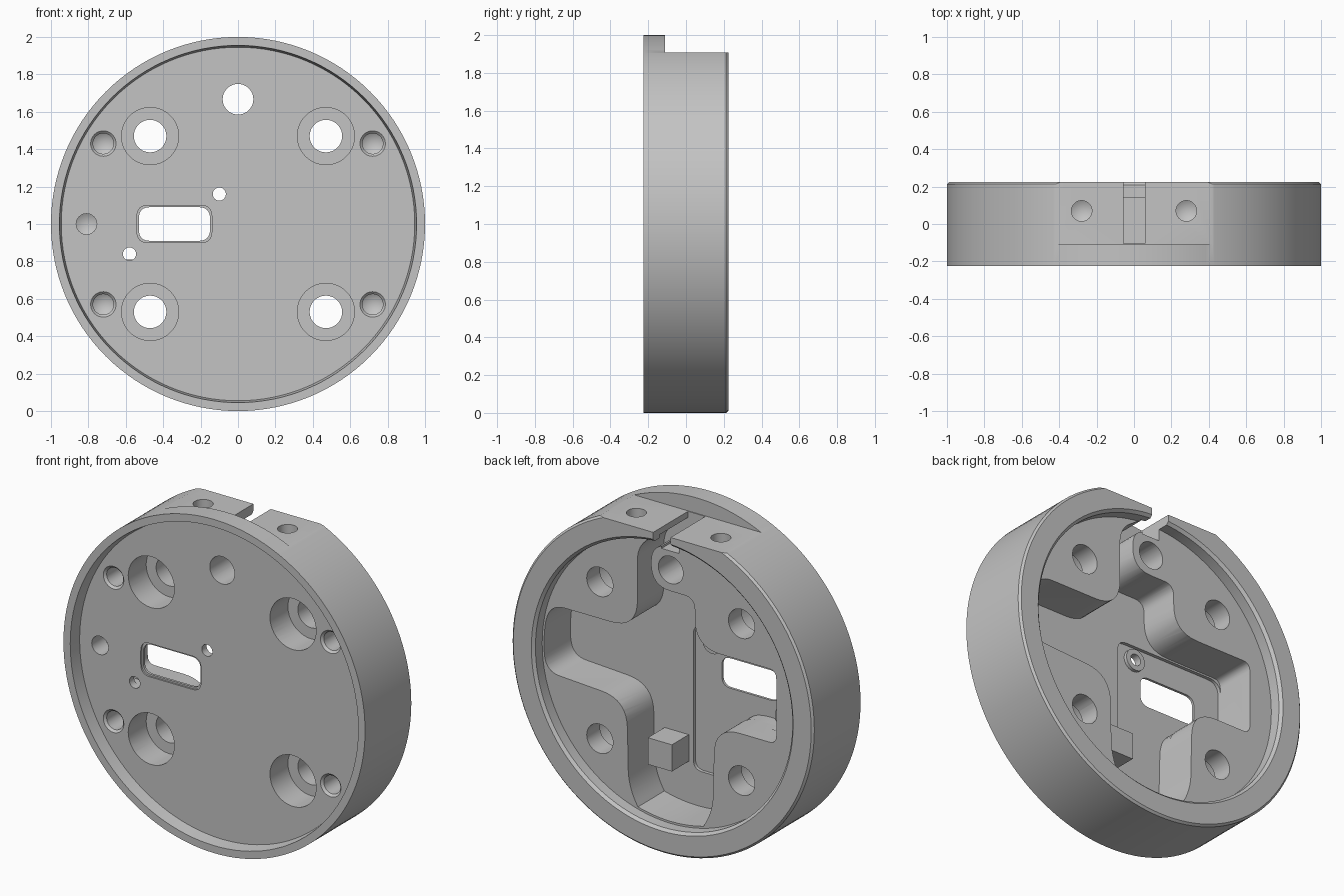
import bpy, bmesh, math
from mathutils import Vector, Matrix

cube = bpy.data.objects.get("Cube")
if cube:
    bpy.data.objects.remove(cube)

grey = bpy.data.materials.new("plain_grey")
grey.use_nodes = True
grey.diffuse_color = (0.55, 0.55, 0.55, 1)
grey.node_tree.nodes["Principled BSDF"].inputs["Base Color"].default_value = grey.diffuse_color

BACK = 0.225     # rear rim, the front rim is at -BACK
PAD = 0.145      # height of the screw pads along y
FLOOR = -0.105   # cavity floor
BOARD = -0.125   # sunken board area
RECESS = -0.15   # recessed front face
CENTRE = Matrix.Translation((0, 0, 1))


def finish(name, bm, matrix=CENTRE):
    bmesh.ops.remove_doubles(bm, verts=bm.verts, dist=1e-5)
    bmesh.ops.recalc_face_normals(bm, faces=bm.faces)
    bm.transform(matrix)
    mesh = bpy.data.meshes.new(name)
    bm.to_mesh(mesh)
    bm.free()
    mesh.materials.append(grey)
    obj = bpy.data.objects.new(name, mesh)
    bpy.context.collection.objects.link(obj)
    return obj


def lathe(name, profile, x=0, z=0, steps=40, matrix=CENTRE):
    """Turn an (r, y) profile around the y axis at x, z."""
    bm = bmesh.new()
    verts = [bm.verts.new((r, y, 0)) for r, y in profile]
    edges = [bm.edges.new(pair) for pair in zip(verts, verts[1:])]
    bmesh.ops.spin(bm, geom=verts + edges, cent=(0, 0, 0), axis=(0, 1, 0),
                   angle=math.tau, steps=steps, use_merge=True)
    return finish(name, bm, matrix @ Matrix.Translation((x, 0, z)))


def prism(name, corners, y0, y1):
    """Extrude an (x, z, rounding) outline from y0 to y1."""
    pts = []
    for i, (x, z, r) in enumerate(corners):
        p = Vector((x, z))
        if not r:
            pts.append(p)
            continue
        before = Vector(corners[i - 1][:2]) - p
        after = Vector(corners[(i + 1) % len(corners)][:2]) - p
        a, b = p + before.normalized() * r, p + after.normalized() * r
        for k in range(9):
            t = k / 8
            pts.append(a * (1 - t) ** 2 + p * 2 * t * (1 - t) + b * t * t)
    bm = bmesh.new()
    face = bm.faces.new([bm.verts.new((p.x, y0, p.y)) for p in pts])
    new = bmesh.ops.extrude_face_region(bm, geom=[face])["geom"]
    moved = [v for v in new if isinstance(v, bmesh.types.BMVert)]
    bmesh.ops.translate(bm, verts=moved, vec=(0, y1 - y0, 0))
    return finish(name, bm)


def rect(x0, x1, z0, z1, r=0):
    return [(x0, z0, r), (x1, z0, r), (x1, z1, r), (x0, z1, r)]


def arc(radius, start, end, n):
    angles = [math.radians(start + (end - start) * i / n) for i in range(n + 1)]
    return [(radius * math.cos(a), radius * math.sin(a), 0) for a in angles]


# Round body with front recess and rear lid seat
body = lathe("housing", [(0, RECESS), (0.945, RECESS), (0.955, -BACK), (1, -BACK),
                         (1, BACK - 0.012), (0.988, BACK), (0.868, BACK), (0.852, BACK - 0.016),
                         (0.852, PAD), (0, PAD)], steps=128)
cutters = []

# Cavity outline running around the four screw pads and the cable hole
outline = [(0.8, 0.25, 0.1)] + arc(0.84, 9, -4, 6)
outline += [(0.825, -0.16, 0.09), (0.29, -0.19, 0.17), (0.28, -0.7, 0.1)]
outline += arc(0.84, -75, -105, 10)
outline += [(-0.28, -0.7, 0.1), (-0.29, -0.19, 0.17), (-0.7, -0.19, 0.05),
            (-0.7, 0.25, 0.05), (-0.16, 0.25, 0.17), (-0.16, 0.54, 0.07),
            (0.13, 0.54, 0.13), (0.13, 0.8, 0.12), (-0.055, 0.8, 0),
            (-0.055, 0.87, 0), (0.06, 0.87, 0), (0.22, 0.76, 0.09),
            (0.22, 0.25, 0.18)]
cutters.append(prism("cavity_cutter", outline, FLOOR, PAD + 0.02))

# Sunken board area in the floor, meeting the pad walls
board = [(0.025, 0.24, 0.06), (0.025, -0.63, 0.06), (-0.282, -0.63, 0),
         (-0.292, -0.192, 0.17), (-0.701, -0.192, 0.06), (-0.701, 0.24, 0.08)]
cutters.append(prism("board_cutter", board, BOARD, -0.05))

# Flat on top and cable slot
cutters.append(prism("flat_cutter", rect(-0.6, 0.6, 0.907, 1.2), -0.11, 0.4))
cutters.append(prism("slot_cutter", rect(-0.055, 0.06, 0.78, 1.2), FLOOR, 0.4))

# Connector window with a stepped edge
cutters.append(prism("window_cutter", rect(-0.53, -0.15, -0.09, 0.09, 0.06), -0.3, 0))
cutters.append(prism("window_edge_cutter", rect(-0.54, -0.14, -0.1, 0.1, 0.06), -0.3, RECESS + 0.01))

# Counterbored screw holes and blind holes in the four corners
screw = [(0, -0.3), (0.153, -0.3), (0.153, 0.02), (0.087, 0.02), (0.087, 0.19), (0, 0.19)]
blind = [(0, -0.3), (0.068, -0.3), (0.068, RECESS), (0.055, RECESS + 0.013), (0.055, 0), (0, 0.035)]
for sx in (-1, 1):
    for sz in (-1, 1):
        cutters.append(lathe("screw_cutter", screw, 0.47 * sx, 0.47 * sz))
        cutters.append(lathe("blind_cutter", blind, 0.72 * sx, 0.43 * sz))

# Side dimple, cable hole and two small board holes
cutters.append(lathe("dimple_cutter", [(0, -0.3), (0.055, -0.3), (0.055, -0.03), (0, 0)], -0.81, 0))
cutters.append(lathe("cable_hole_cutter", [(0, -0.3), (0.082, -0.3), (0.082, 0.19), (0, 0.19)], 0, 0.667))
pins = ((-0.1, 0.16), (-0.58, -0.16))
for x, z in pins:
    cutters.append(lathe("pin_cutter", [(0, -0.3), (0.035, -0.3), (0.035, 0), (0, 0)], x, z))

# Two blind holes drilled down into the flat
down = Matrix.Translation((0, 0.07, 1.907)) @ Matrix.Rotation(-math.pi / 2, 4, "X")
for x in (-0.28, 0.28):
    cutters.append(lathe("top_cutter", [(0, -0.1), (0.055, -0.1), (0.055, 0.13), (0, 0.16)],
                         x, 0, matrix=down))

bpy.context.view_layer.objects.active = body
for cutter in cutters:
    cutter.hide_render = True
    mod = body.modifiers.new("cut", "BOOLEAN")
    mod.operation = "DIFFERENCE"
    mod.solver = "EXACT"
    mod.object = cutter
    bpy.ops.object.modifier_apply(modifier=mod.name)
    bpy.data.objects.remove(cutter)

# Raised collars around the board holes
for x, z in pins:
    lathe("pin_collar", [(0.035, BOARD - 0.005), (0.065, BOARD - 0.005), (0.065, FLOOR),
                         (0.035, FLOOR), (0.035, BOARD - 0.005)], x, z)

# Small stop block on the cavity floor
prism("stop_block", rect(0.055, 0.215, -0.59, -0.43), FLOOR - 0.01, 0.055)

bpy.ops.object.select_all(action="DESELECT")
body.select_set(True)
bpy.ops.object.shade_smooth_by_angle(angle=math.radians(30))
